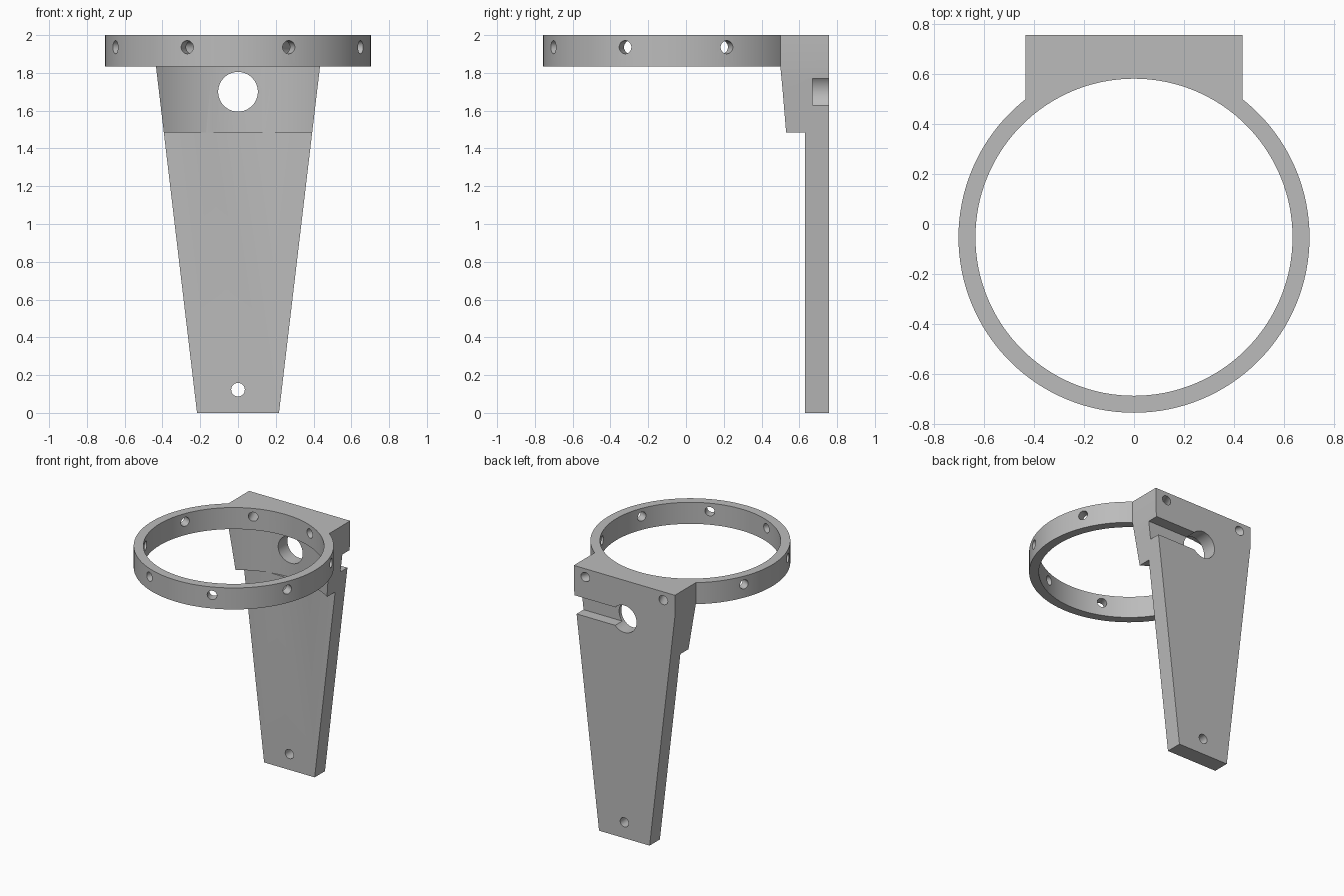
import bpy, bmesh
from math import radians, pi
from mathutils import Matrix, Vector

if "Cube" in bpy.data.objects:
    bpy.data.objects.remove(bpy.data.objects["Cube"])

# Main dimensions
RING_Y, R_OUT, R_IN = -0.053, 0.703, 0.635
BACK, PLATE_FRONT = 0.756, 0.63
RING_Z, STEP_Z, TOP = 1.833, 1.485, 2.0
HOLE_Z, PIN_R = 1.936, 0.035

grey = bpy.data.materials.new("plain grey")
grey.use_nodes = True
colour = (0.5, 0.5, 0.5, 1)
grey.diffuse_color = colour
grey.node_tree.nodes["Principled BSDF"].inputs["Base Color"].default_value = colour


def make_object(name, bm):
    bmesh.ops.recalc_face_normals(bm, faces=bm.faces)
    mesh = bpy.data.meshes.new(name)
    bm.to_mesh(mesh)
    bm.free()
    mesh.materials.append(grey)
    obj = bpy.data.objects.new(name, mesh)
    bpy.context.collection.objects.link(obj)
    return obj


def prism(name, outline, y0, y1):
    """Extrude an (x, z) outline along y."""
    bm = bmesh.new()
    face = bm.faces.new([bm.verts.new((x, y0, z)) for x, z in outline])
    solid = bmesh.ops.extrude_face_region(bm, geom=[face])["geom"]
    verts = [v for v in solid if isinstance(v, bmesh.types.BMVert)]
    bmesh.ops.translate(bm, verts=verts, vec=(0, y1 - y0, 0))
    return make_object(name, bm)


def box(name, x0, x1, y0, y1, z0, z1):
    return prism(name, [(x0, z0), (x1, z0), (x1, z1), (x0, z1)], y0, y1)


def cylinder(name, start, end, radius, sides=32):
    start, end = Vector(start), Vector(end)
    axis = end - start
    turn = axis.to_track_quat("Z", "Y").to_matrix().to_4x4()
    bm = bmesh.new()
    bmesh.ops.create_cone(bm, cap_ends=True, segments=sides, radius1=radius,
                          radius2=radius, depth=axis.length,
                          matrix=Matrix.Translation((start + end) / 2) @ turn)
    return make_object(name, bm)


def combine(target, tool, operation="DIFFERENCE"):
    mod = target.modifiers.new(tool.name, "BOOLEAN")
    mod.operation, mod.solver, mod.object = operation, "EXACT", tool
    bpy.context.view_layer.objects.active = target
    bpy.ops.object.modifier_apply(modifier=mod.name)
    bpy.data.objects.remove(tool)


# Tapered bracket with a straight head
half = [(0.217, 0), (0.434, RING_Z), (0.434, TOP)]
bracket = prism("ring_bracket", half + [(-x, z) for x, z in reversed(half)], 0.3, BACK)

# Thin lower plate and hollow shoulder below the ring
combine(bracket, box("plate_cut", -1, 1, 0, PLATE_FRONT, -1, STEP_Z))
combine(bracket, cylinder("shoulder_cut", (0, RING_Y, STEP_Z), (0, RING_Y, RING_Z), R_OUT, 128))

# Ring
combine(bracket, cylinder("ring", (0, RING_Y, RING_Z), (0, RING_Y, TOP), R_OUT, 128), "UNION")
combine(bracket, cylinder("ring_bore", (0, RING_Y, 1.8), (0, RING_Y, 2.1), R_IN, 128))

# Eight radial holes, two of them running through the head
for k in range(8):
    out = Matrix.Rotation(radians(22.5) + k * pi / 4, 3, "Z") @ Vector((1, 0, 0))
    centre = Vector((0, RING_Y, HOLE_Z))
    combine(bracket, cylinder("pin_hole", centre + out * 0.5, centre + out * 1.1, PIN_R))

# Large hole, mounting hole and the cable slot open to the left
combine(bracket, cylinder("large_hole", (0, 0.4, 1.7), (0, 1, 1.7), 0.105, 64))
combine(bracket, cylinder("mounting_hole", (0, 0.4, 0.123), (0, 1, 0.123), 0.036))
combine(bracket, box("cable_slot", 0, 1, 0.67, 1, 1.63, 1.77))

bpy.ops.object.select_all(action="DESELECT")
bracket.select_set(True)
bpy.context.view_layer.objects.active = bracket
bpy.ops.object.shade_smooth_by_angle(angle=radians(30))
